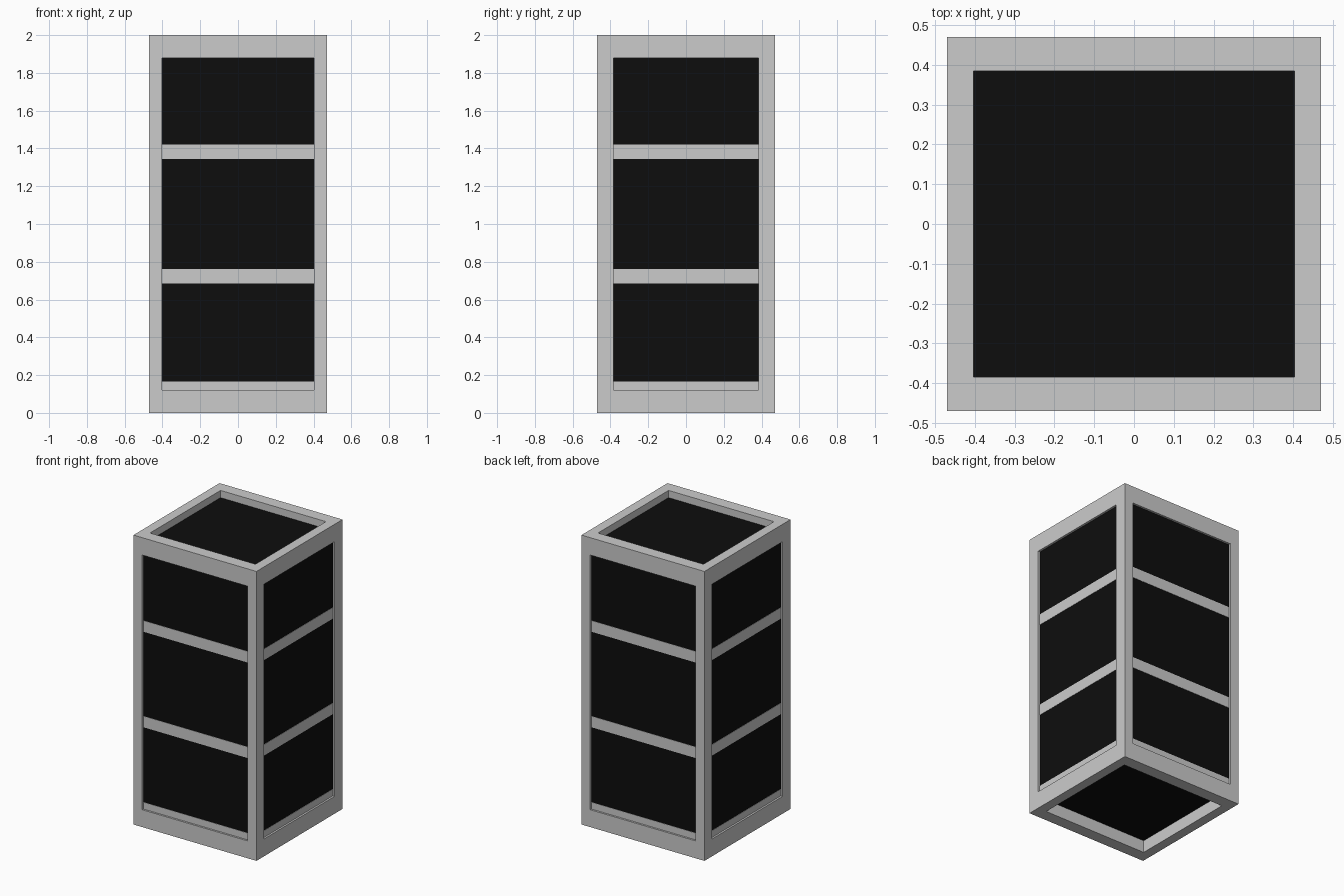
import bpy

if "Cube" in bpy.data.objects:
    bpy.data.objects.remove(bpy.data.objects["Cube"])

def material(name, rgb):
    m = bpy.data.materials.new(name)
    m.diffuse_color = (*rgb, 1)
    m.use_nodes = True
    m.node_tree.nodes["Principled BSDF"].inputs["Base Color"].default_value = m.diffuse_color
    return m

black = material("black", (0.004, 0.004, 0.004))

def box(name, lo, hi, mat=None):
    bpy.ops.mesh.primitive_cube_add(size=1, location=[(a + b) / 2 for a, b in zip(lo, hi)])
    o = bpy.context.object
    o.name = name
    o.scale = [b - a for a, b in zip(lo, hi)]
    bpy.ops.object.transform_apply(location=False, rotation=False, scale=True)
    if mat:
        o.data.materials.append(mat)
    return o

W, H = 0.47, 2.0                  # half width, height
OX, OY, RIM = 0.403, 0.385, 0.12  # opening half sizes, rim height

# Outer frame: solid block with an opening cut through each axis
frame = box("outer_frame", (-W, -W, 0), (W, W, H))
openings = [("cutter_x", (-1, -OY, RIM), (1, OY, H - RIM)),
            ("cutter_y", (-OX, -1, RIM), (OX, 1, H - RIM)),
            ("cutter_z", (-OX, -OY, -1), (OX, OY, H + 1))]
for name, lo, hi in openings:
    cutter = box(name, lo, hi)
    mod = frame.modifiers.new(name, 'BOOLEAN')
    mod.operation = 'DIFFERENCE'
    mod.solver = 'EXACT'
    mod.object = cutter
    bpy.context.view_layer.objects.active = frame
    bpy.ops.object.modifier_apply(modifier=name)
    bpy.data.objects.remove(cutter, do_unlink=True)

# Dark side panels and end panels, set just behind the frame face
P, T = 0.455, 0.01
for s, side in ((-1, "front"), (1, "back")):
    y = sorted((s * P, s * (P - T)))
    box(side + "_panel", (-OX, y[0], RIM), (OX, y[1], H - RIM), black)
for s, side in ((-1, "left"), (1, "right")):
    x = sorted((s * P, s * (P - T)))
    box(side + "_panel", (x[0], -OY, RIM), (x[1], OY, H - RIM), black)
box("top_panel", (-OX, -OY, 1.94), (OX, OY, 1.95), black)
box("bottom_panel", (-OX, -OY, 0.085), (OX, OY, 0.095), black)

# Shelves whose edges show as grey bands on all four sides
B = P + 0.002
for i, (z0, z1) in enumerate(((RIM, 0.167), (0.685, 0.762), (1.345, 1.422))):
    box(f"shelf_{i}_across", (-B, -OY, z0), (B, OY, z1))
    box(f"shelf_{i}_deep", (-OX, -B, z0), (OX, B, z1))
